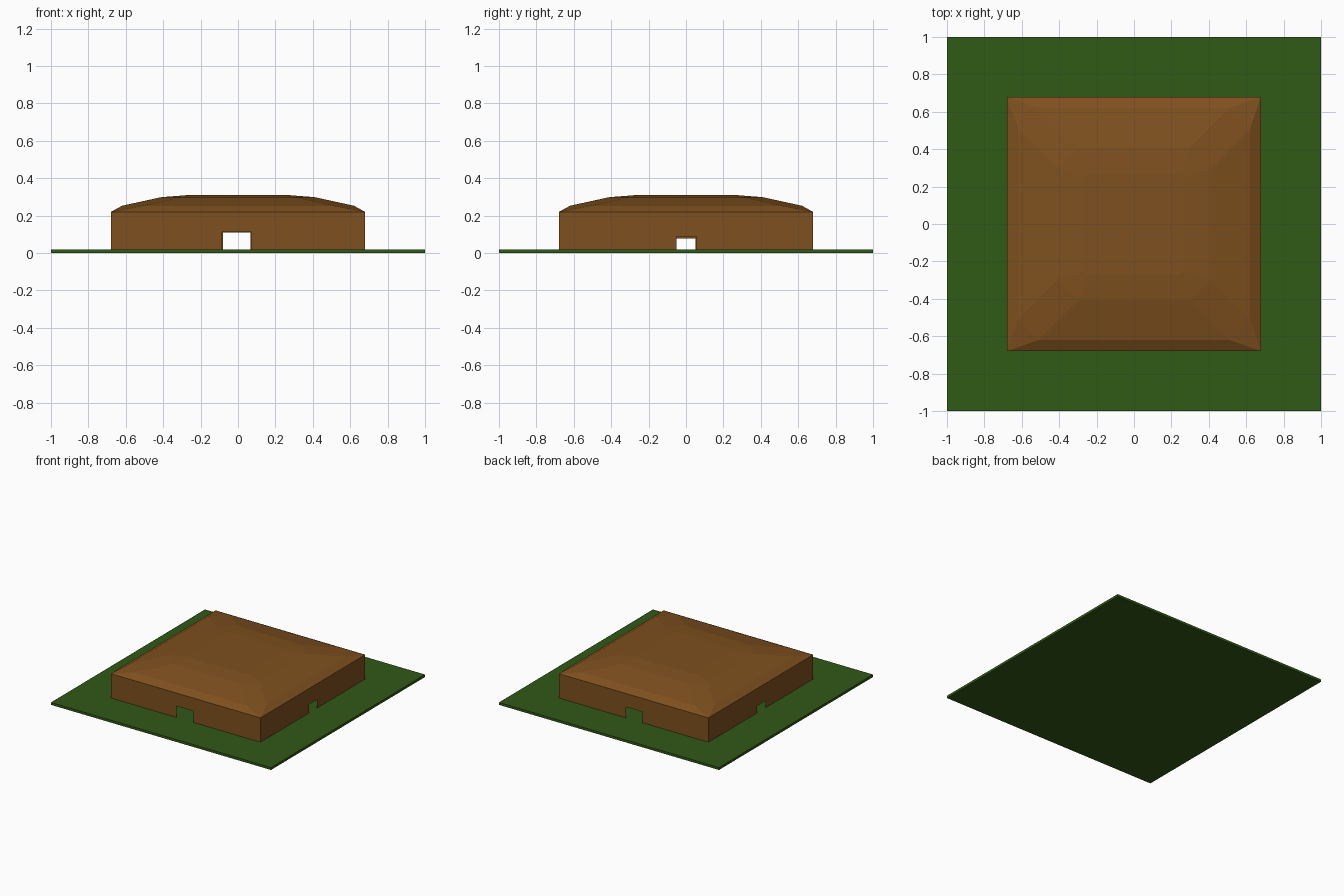
import bpy, bmesh
from mathutils import Matrix
from math import pi

if "Cube" in bpy.data.objects:
    bpy.data.objects.remove(bpy.data.objects["Cube"])

def material(name, rgb):
    m = bpy.data.materials.new(name)
    m.diffuse_color = (*rgb, 1)
    m.use_nodes = True
    m.node_tree.nodes["Principled BSDF"].inputs["Base Color"].default_value = m.diffuse_color
    return m

def finish(bm, name, mat):
    me = bpy.data.meshes.new(name)
    bm.to_mesh(me)
    bm.free()
    me.materials.append(mat)
    ob = bpy.data.objects.new(name, me)
    bpy.context.collection.objects.link(ob)
    return ob

grass = material("grass_green", (0.03, 0.10, 0.008))
earth = material("earth_brown", (0.21, 0.08, 0.013))
H, BASE, EAVE = 0.68, 0.02, 0.22

# Thin ground slab
bm = bmesh.new()
bmesh.ops.create_cube(bm, size=1)
bmesh.ops.scale(bm, vec=(2, 2, BASE), verts=bm.verts)
bmesh.ops.translate(bm, vec=(0, 0, BASE / 2), verts=bm.verts)
finish(bm, "ground_slab", grass)

# Thin wall with a doorway, drawn facing -y and turned into place
def wall(name, turn, left, right, top):
    bm = bmesh.new()
    outline = [(-H, BASE), (left, BASE), (left, top), (right, top),
               (right, BASE), (H, BASE), (H, EAVE), (-H, EAVE)]
    bm.faces.new([bm.verts.new((x, -H, z)) for x, z in outline])
    bm.transform(Matrix.Rotation(turn * pi / 2, 4, 'Z'))
    finish(bm, name, earth)

wall("front_wall", 0, -0.085, 0.073, 0.113)
wall("right_wall", 1, -0.05, 0.055, 0.09)
wall("back_wall", 2, -0.067, 0.08, 0.11)
wall("left_wall", 3, -0.05, 0.06, 0.077)

# Domed roof: square eave, then rings with clipped corners up to a flat top
bm = bmesh.new()
eave = [bm.verts.new((x * H, y * H, EAVE)) for x, y in ((1, -1), (1, 1), (-1, 1), (-1, -1))]
rings = []
for a, b, z in ((0.62, 0.51, 0.253), (0.41, 0.30, 0.299), (0.27, 0.25, 0.31)):
    rings.append([bm.verts.new((x, y, z)) for x, y in
                  ((b, -a), (a, -b), (a, b), (b, a), (-b, a), (-a, b), (-a, -b), (-b, -a))])
first = rings[0]
for i in range(4):
    j = (i + 1) % 4
    bm.faces.new((eave[i], first[2 * i + 1], first[2 * i]))
    bm.faces.new((eave[i], eave[j], first[2 * j], first[2 * i + 1]))
for lower, upper in zip(rings, rings[1:]):
    for i in range(8):
        j = (i + 1) % 8
        bm.faces.new((lower[i], lower[j], upper[j], upper[i]))
bm.faces.new(rings[-1])
bmesh.ops.recalc_face_normals(bm, faces=bm.faces)
if rings[-1][0].link_faces[-1].normal.z < 0:
    bmesh.ops.reverse_faces(bm, faces=bm.faces)
finish(bm, "domed_roof", earth)
